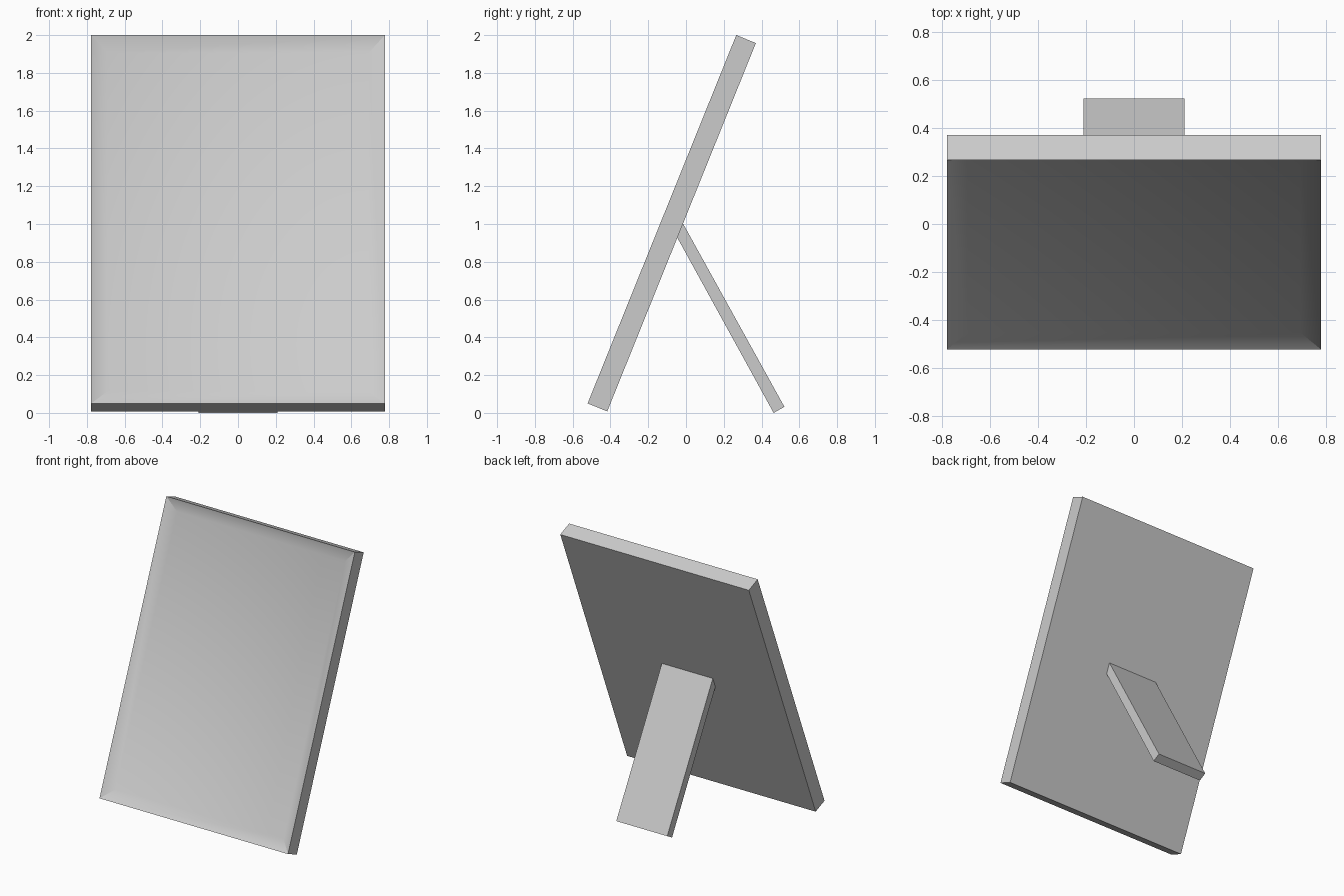
import bpy
import bmesh
from math import radians
from mathutils import Vector

if "Cube" in bpy.data.objects:
    bpy.data.objects.remove(bpy.data.objects["Cube"])


def extruded_profile(name, profile, half_width, dish=None):
    """Solid from a (y, z) side profile, extruded along x; dish = (inset, depth) on the front."""
    bm = bmesh.new()
    face = bm.faces.new([bm.verts.new((-half_width, y, z)) for y, z in profile])
    result = bmesh.ops.extrude_face_region(bm, geom=[face])
    verts = [v for v in result["geom"] if isinstance(v, bmesh.types.BMVert)]
    bmesh.ops.translate(bm, verts=verts, vec=(2 * half_width, 0, 0))
    bmesh.ops.recalc_face_normals(bm, faces=bm.faces)
    if dish:
        front = min(bm.faces, key=lambda f: f.normal.dot(Vector((0, -0.93, 0.37))) * -1)
        bmesh.ops.inset_region(bm, faces=[front], thickness=dish[0], depth=-dish[1])
    mesh = bpy.data.meshes.new(name)
    bm.to_mesh(mesh)
    bm.free()
    obj = bpy.data.objects.new(name, mesh)
    bpy.context.collection.objects.link(obj)
    return obj


# Leaning panel with a shallow, softly shaded recess in its front
panel = extruded_profile("frame_panel",
                         [(-0.521, 0.050), (-0.417, 0.008), (0.370, 1.958), (0.266, 2.0)],
                         0.777, dish=(0.12, 0.04))
bpy.context.view_layer.objects.active = panel
panel.select_set(True)
bpy.ops.object.shade_smooth_by_angle(angle=radians(30))

# Rear support leg, its top cut flush with the back of the panel
extruded_profile("support_leg",
                 [(0.464, 0.0), (0.521, 0.032), (-0.02, 1.01), (-0.05, 0.935)], 0.21)
